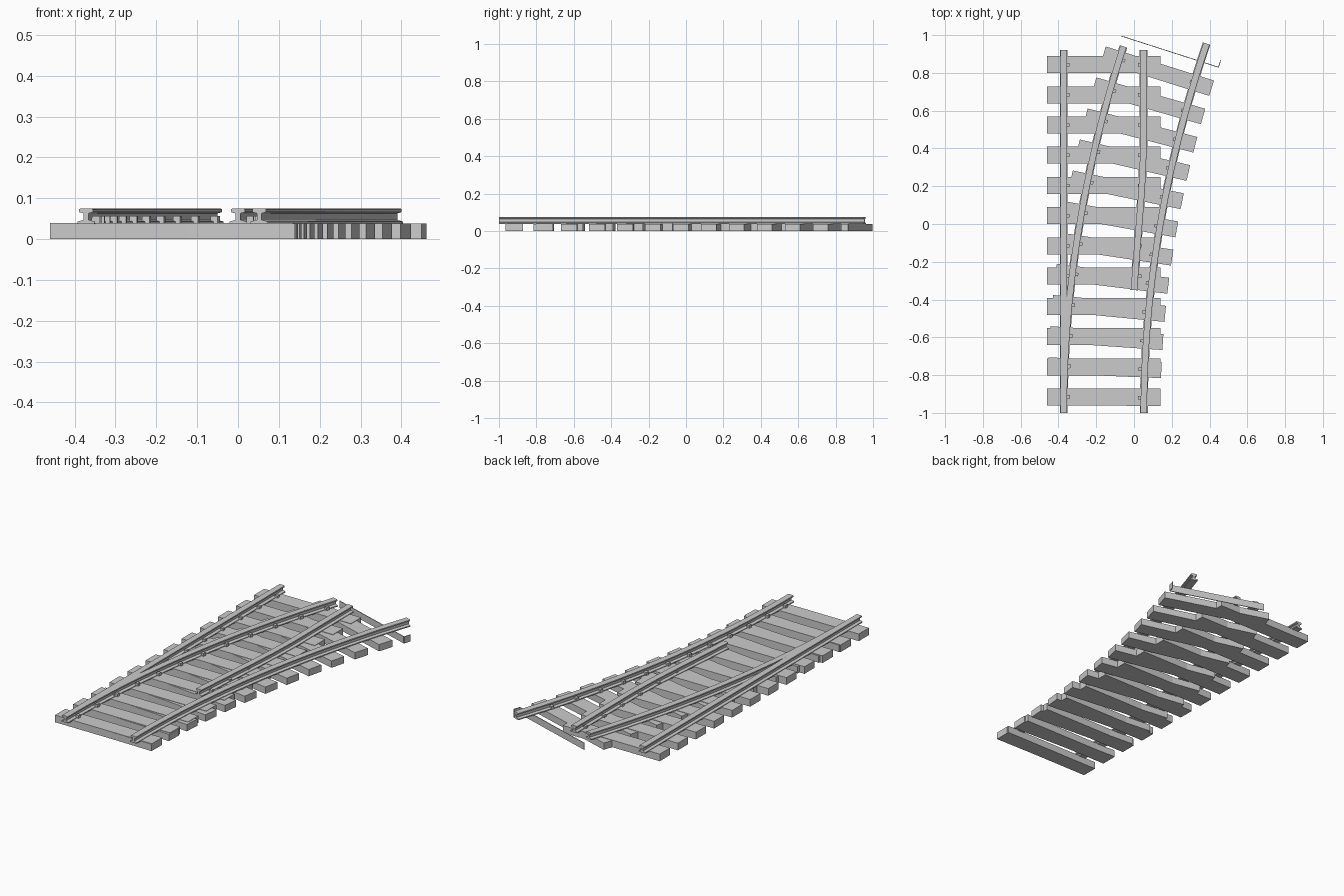
import bpy, bmesh, math
from mathutils import Matrix, Vector

if "Cube" in bpy.data.objects:
    bpy.data.objects.remove(bpy.data.objects["Cube"])

R = 5.75          # radius of the diverging track
CX = -0.16        # centre of the straight track
HALF = 0.212      # half of the gauge


def shift(y, r=R):
    return (y + 1) ** 2 / (2 * r)


def finish(bm, name):
    bmesh.ops.recalc_face_normals(bm, faces=bm.faces)
    me = bpy.data.meshes.new(name)
    bm.to_mesh(me)
    bm.free()
    ob = bpy.data.objects.new(name, me)
    bpy.context.collection.objects.link(ob)
    bpy.context.view_layer.objects.active = ob
    ob.select_set(True)
    bpy.ops.object.shade_smooth_by_angle(angle=math.radians(30))
    ob.select_set(False)
    return ob


def box(name, centre, size, angle=0.0):
    bm = bmesh.new()
    m = (Matrix.Translation(Vector(centre)) @ Matrix.Rotation(angle, 4, 'Z')
         @ Matrix.Diagonal((*size, 1)))
    bmesh.ops.create_cube(bm, size=1, matrix=m)
    return finish(bm, name)


# I-shaped rail section (half), mirrored below
half = [(0.021, 0.037), (0.021, 0.043), (0.006, 0.047), (0.006, 0.063),
        (0.017, 0.066), (0.017, 0.073), (0.014, 0.075)]
SECTION = half + [(-x, z) for x, z in reversed(half)]


def rail(name, path):
    bm = bmesh.new()
    rings = []
    for i, p in enumerate(path):
        a, b = path[max(i - 1, 0)], path[min(i + 1, len(path) - 1)]
        t = Vector((b[0] - a[0], b[1] - a[1])).normalized()
        rings.append([bm.verts.new((p[0] + t.y * u, p[1] - t.x * u, z))
                      for u, z in SECTION])
    n = len(SECTION)
    for r0, r1 in zip(rings, rings[1:]):
        for k in range(n):
            bm.faces.new((r0[k], r0[(k + 1) % n], r1[(k + 1) % n], r1[k]))
    bm.faces.new(rings[0])
    bm.faces.new(rings[-1])
    return finish(bm, name)


def curve_path(x0, y_end, r, steps=24):
    ys = [-1 + (y_end + 1) * i / steps for i in range(steps + 1)]
    return [(x0 + shift(y, r), y) for y in ys]


# rails
rail("straight_left_rail", [(CX - HALF, -1), (CX - HALF, 0.92)])
rail("straight_right_rail", [(0.0, -0.35), (0.011, -0.2), (0.023, -0.05), (0.035, 0.1),
                             (0.044, 0.24), (0.05, 0.4), (0.05, 0.92)])
rail("curved_left_rail", curve_path(CX - HALF, 0.94, 5.95))
rail("curved_right_rail", curve_path(CX + HALF, 0.955, R))

# sleepers and rail clips
for i in range(12):
    y = -0.916 + 0.16 * i
    box(f"straight_sleeper_{i}", (CX, y, 0.02), (0.6, 0.09, 0.04))
    for s in (-1, 1):
        if s < 0 or y > -0.3:
            box(f"straight_clip_{i}_{s}", (CX + s * 0.19, y, 0.044), (0.018, 0.018, 0.016))

    y = -0.918 + 0.157 * i
    x = CX + shift(y)
    a = -math.atan((y + 1) / R)
    c, sn = math.cos(a), math.sin(a)
    box(f"curved_sleeper_{i}", (x, y, 0.019), (0.6, 0.085, 0.038), a)
    for s in (-1, 1):
        u = s * 0.189
        box(f"curved_clip_{i}_{s}", (x + u * c, y + u * sn, 0.046), (0.018, 0.018, 0.02), a)

# cut-off last sleeper: only its thin front wall and part of its end remain
a = math.radians(-17.8)
d = Vector((math.cos(a), math.sin(a), 0))
n = Vector((-d.y, d.x, 0))
end = Vector((0.447, 0.83, 0.019))
box("last_sleeper_wall", end - d * 0.27, (0.54, 0.004, 0.038), a)
box("last_sleeper_end", end + n * 0.02, (0.004, 0.04, 0.038), a)
